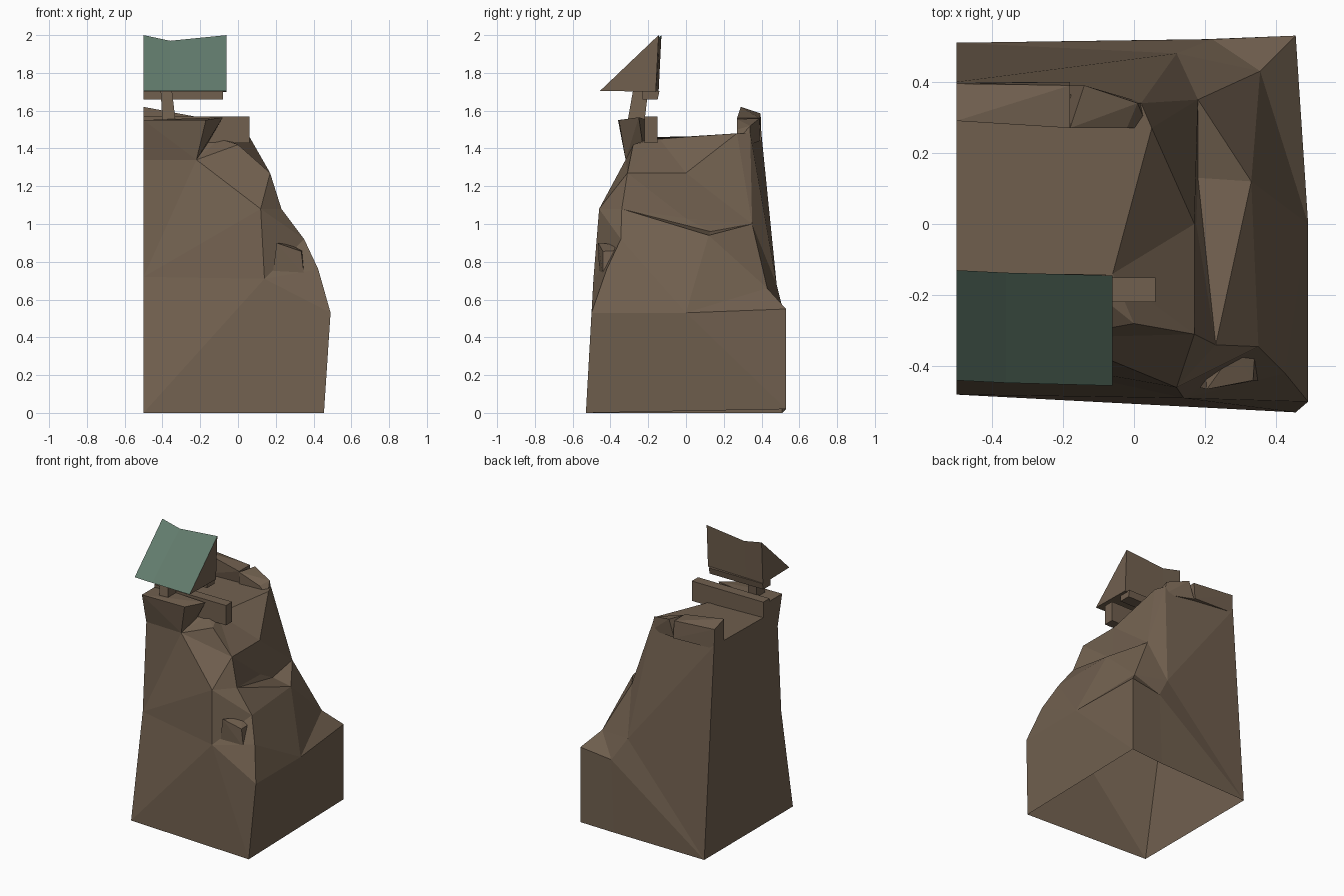
import bpy, bmesh
from mathutils import Vector

if "Cube" in bpy.data.objects:
    bpy.data.objects.remove(bpy.data.objects["Cube"])


def material(name, rgb):
    m = bpy.data.materials.new(name)
    m.diffuse_color = (*rgb, 1)
    m.use_nodes = True
    m.node_tree.nodes["Principled BSDF"].inputs["Base Color"].default_value = m.diffuse_color
    return m


BROWN = material("brown rock", (0.165, 0.117, 0.078))
GREEN = material("green roof", (0.122, 0.2, 0.152))


def finish(name, bm, mats=(BROWN,)):
    bmesh.ops.recalc_face_normals(bm, faces=bm.faces)
    me = bpy.data.meshes.new(name)
    bm.to_mesh(me)
    bm.free()
    for m in mats:
        me.materials.append(m)
    ob = bpy.data.objects.new(name, me)
    bpy.context.collection.objects.link(ob)
    return ob


def block(name, bottom, top):
    """Rough block: convex hull of a bottom and a top outline."""
    bm = bmesh.new()
    for p in bottom + top:
        bm.verts.new(p)
    bmesh.ops.convex_hull(bm, input=bm.verts)
    return finish(name, bm)


def rect(x0, x1, y0, y1, z0, z1=None):
    """Rectangle whose height runs from z0 (left) to z1 (right)."""
    z1 = z0 if z1 is None else z1
    return [(x0, y0, z0), (x1, y0, z1), (x1, y1, z1), (x0, y1, z0)]


# Cliff: ridge lines from base to summit, going round from the left front
ridges = [
    [(-.5, -.48, 0), (-.5, -.35, .72), (-.5, -.31, 1.34), (-.5, -.2, 1.46)],
    [(.455, -.53, 0), (.14, -.49, .71), (.12, -.46, 1.08), (-.22, -.32, 1.34), (-.1, -.2, 1.45)],
    [(.455, -.53, 0), (.49, -.5, .53), (.425, -.42, .76), (.35, -.345, .92), (.23, -.34, 1.08),
     (.17, -.31, 1.27), (0, -.28, 1.42), (-.06, -.14, 1.45)],
    [(.455, 0, .01), (.49, 0, .53), (.33, .12, .94), (.18, .13, .96), (.175, 0, 1.03),
     (.17, 0, 1.27), (-.06, -.14, 1.45)],
    [(.455, .53, .02), (.455, .53, .55), (.355, .43, .66), (.18, .35, 1.0), (.05, .27, 1.48)],
    [(.2, .52, .01), (.22, .52, .52), (.12, .48, .68), (.02, .34, 1.48)],
    [(-.5, .51, 0), (-.5, .4, 1.47)],
]
bm = bmesh.new()
pool = {}


def vert(p):
    if p not in pool:
        pool[p] = bm.verts.new(p)
    return pool[p]


def face(points):
    unique = list(dict.fromkeys(points))
    if len(unique) > 2:
        bm.faces.new([vert(p) for p in unique])


def gap(p, q):
    return (Vector(p) - Vector(q)).length


# stitch neighbouring ridges, always taking the shorter diagonal
for a, b in zip(ridges, ridges[1:]):
    i = j = 0
    while i < len(a) - 1 or j < len(b) - 1:
        step_a = gap(a[i + 1], b[j]) if i < len(a) - 1 else 99
        step_b = gap(a[i], b[j + 1]) if j < len(b) - 1 else 99
        if step_a < step_b:
            face([a[i], b[j], a[i + 1]])
            i += 1
        else:
            face([a[i], b[j], b[j + 1]])
            j += 1
face([r[-1] for r in ridges])             # plateau
face(ridges[0] + ridges[-1][::-1])        # flat left wall; the underside stays open
finish("cliff", bm)

# Overhanging ledge under the shelter
block("front_ledge",
      [(-.5, -.31, 1.34), (-.22, -.32, 1.34), (-.2, -.22, 1.36), (-.5, -.2, 1.36)],
      [(-.5, -.36, 1.55), (-.17, -.355, 1.55), (-.08, -.25, 1.565), (-.5, -.2, 1.55)])

# Beam along the plateau edge
block("edge_beam", rect(-.5, .06, -.22, -.15, 1.43), rect(-.5, .06, -.22, -.15, 1.57))

# Parapet at the back
block("back_parapet", rect(-.5, -.18, .29, .4, 1.45, 1.44),
      [(-.5, .29, 1.62), (-.18, .27, 1.56), (-.18, .39, 1.56), (-.5, .395, 1.585)])
block("parapet_end", [(-.18, .27, 1.44), (.04, .27, 1.44), (.03, .34, 1.42), (-.18, .39, 1.44)],
      [(-.18, .27, 1.555), (-.02, .27, 1.5), (.01, .34, 1.52), (-.14, .39, 1.56)])

# Stone sticking out of the front
block("jutting_stone",
      [(.185, -.46, .74), (.35, -.44, .73), (.35, -.36, .73), (.2, -.36, .73)],
      [(.205, -.465, .9), (.335, -.44, .855), (.34, -.36, .86), (.28, -.36, .89)])

# Shelter: leaning post, crossbeam, sagging lean-to roof
block("shelter_post", rect(-.40, -.33, -.31, -.22, 1.54), rect(-.41, -.35, -.28, -.2, 1.71))
block("shelter_crossbeam", rect(-.5, -.08, -.23, -.15, 1.66), rect(-.5, -.08, -.23, -.14, 1.705))

bm = bmesh.new()
rings = []
for x, shift, peak in ((-.5, .01, 2.0), (-.36, .003, 1.97), (-.06, -.005, 2.0)):
    profile = ((-.45, 1.705), (-.14, peak), (-.155, 1.70))
    rings.append([bm.verts.new((x, y + shift, z)) for y, z in profile])
for a, b in zip(rings, rings[1:]):
    for k in range(3):
        n = (k + 1) % 3
        bm.faces.new((a[k], a[n], b[n], b[k]))
bm.faces.new(rings[0])
bm.faces.new(rings[-1])
bmesh.ops.recalc_face_normals(bm, faces=bm.faces)
for f in bm.faces:                         # green only on the sloping top
    f.material_index = int(f.normal.z > .3)
finish("shelter_roof", bm, (BROWN, GREEN))
